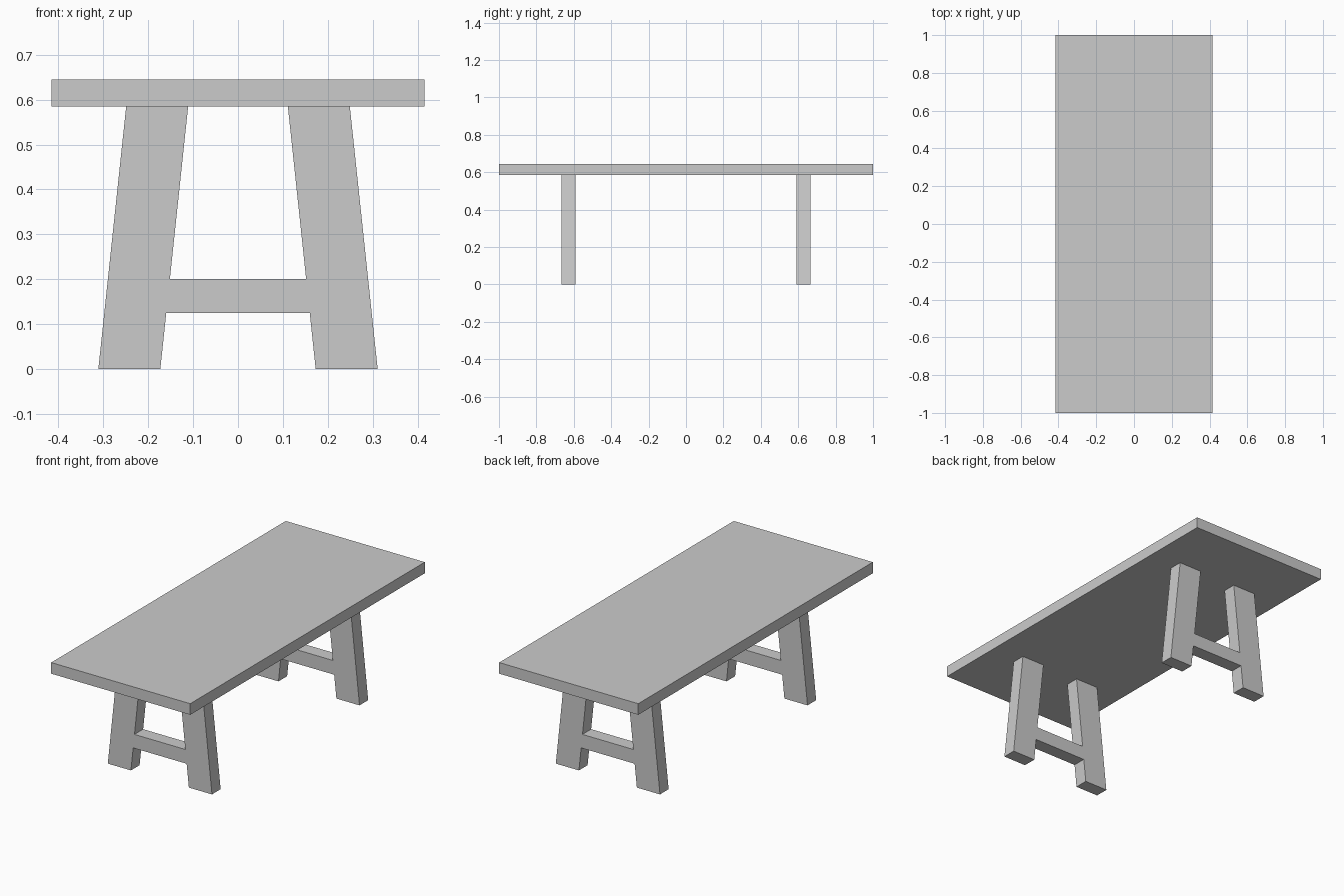
import bpy

if "Cube" in bpy.data.objects:
    bpy.data.objects.remove(bpy.data.objects["Cube"])


def prism(name, profile, y0, y1):
    """Extrude an x/z profile (counter-clockwise seen from -y) from y0 to y1."""
    n = len(profile)
    verts = [(x, y, z) for y in (y0, y1) for x, z in profile]
    faces = [tuple(range(n)), tuple(reversed(range(n, 2 * n)))]
    faces += [(i, i + n, (i + 1) % n + n, (i + 1) % n) for i in range(n)]
    mesh = bpy.data.meshes.new(name)
    mesh.from_pydata(verts, [], faces)
    obj = bpy.data.objects.new(name, mesh)
    bpy.context.collection.objects.link(obj)
    return obj


def mirror(obj, x, y):
    mod = obj.modifiers.new("mirror", 'MIRROR')
    mod.use_axis = (x, y, False)
    mod.use_mirror_merge = False


# Table top
prism("table_top", [(-0.415, 0.585), (0.415, 0.585), (0.415, 0.645), (-0.415, 0.645)], -1, 1)

# Four splayed legs
legs = prism("legs", [(0.173, 0), (0.311, 0), (0.249, 0.585), (0.111, 0.585)], -0.666, -0.592)
mirror(legs, True, True)

# Cross bars between the legs of each pair, ending on the slanted leg faces
bars = prism("cross_bars", [(-0.160, 0.125), (0.160, 0.125), (0.152, 0.2), (-0.152, 0.2)], -0.666, -0.592)
mirror(bars, False, True)
